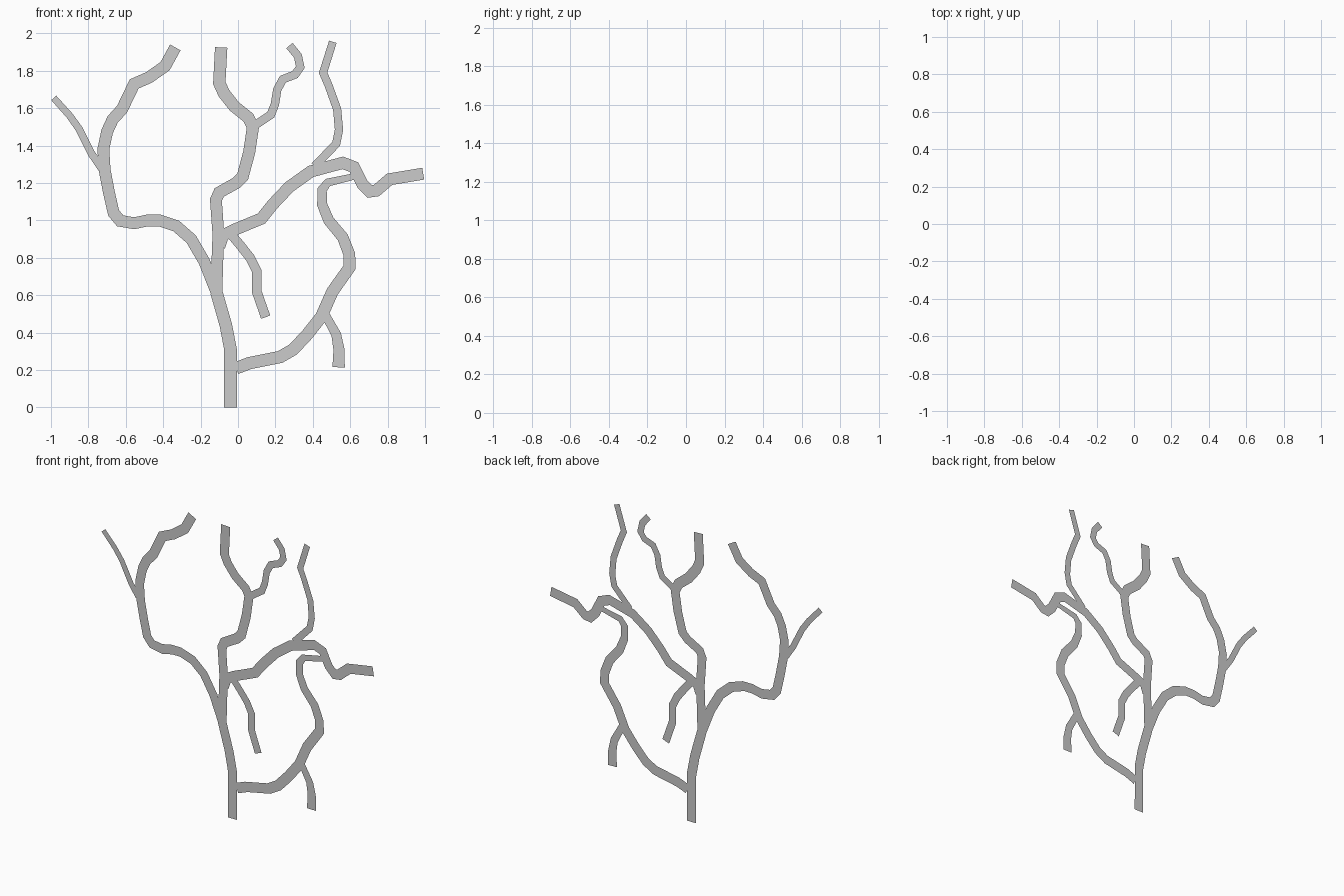
import bpy
from mathutils import Vector


def ribbon(name, path, w0, w1, ease=1):
    """Flat mitred strip in the XZ plane along path, width going from w0 to w1."""
    pts = [Vector(p) for p in path]
    last = len(pts) - 1
    dirs = [(b - a).normalized() for a, b in zip(pts, pts[1:])]
    verts = []
    for i, p in enumerate(pts):
        d0, d1 = dirs[max(i - 1, 0)], dirs[min(i, last - 1)]
        t = (d0 + d1).normalized()
        half = (w0 + (w1 - w0) * (i / last) ** ease) / 2 / max(t.dot(d1), 0.75)
        n = Vector((-t.y, t.x)) * half
        for q in (p - n, p + n):
            verts.append((q.x, 0, max(q.y, 0)))
    faces = [(2 * i, 2 * i + 2, 2 * i + 3, 2 * i + 1) for i in range(last)]
    mesh = bpy.data.meshes.new(name)
    mesh.from_pydata(verts, [], faces)
    obj = bpy.data.objects.new(name, mesh)
    bpy.context.collection.objects.link(obj)
    return obj


# Trunk and the large left limb growing out of it
ribbon("trunk", [(-.04, 0), (-.04, .31), (-.065, .44), (-.115, .615)], .068, .066)
ribbon("left_limb", [
    (-.115, .615), (-.18, .78), (-.25, .90), (-.33, .97), (-.42, 1.0), (-.485, 1.0),
    (-.555, .985), (-.63, .998), (-.665, 1.04), (-.69, 1.15), (-.713, 1.27),
    (-.72, 1.38), (-.70, 1.475), (-.67, 1.54), (-.62, 1.595), (-.555, 1.73),
    (-.475, 1.765), (-.39, 1.825), (-.335, 1.925)], .062, .064)
ribbon("left_twig", [(-.73, 1.28), (-.785, 1.36), (-.85, 1.49), (-.90, 1.56),
                     (-.985, 1.655)], .042, .036)

# Middle limb and its curled twig
ribbon("middle_limb", [
    (-.115, .615), (-.11, .79), (-.105, .925), (-.118, 1.11), (-.10, 1.15),
    (-.01, 1.20), (.025, 1.235), (.06, 1.365), (.08, 1.50), (.055, 1.55),
    (-.02, 1.61), (-.075, 1.68), (-.10, 1.735), (-.09, 1.925)], .062, .066)
ribbon("middle_twig", [
    (.10, 1.515), (.175, 1.565), (.197, 1.62), (.21, 1.70), (.24, 1.755),
    (.305, 1.78), (.333, 1.82), (.32, 1.88), (.275, 1.935)], .045, .044)

# Right limb with one rising twig and one hanging twig
ribbon("right_limb", [
    (-.10, .86), (-.08, .92), (-.02, .95), (.125, 1.01), (.185, 1.085), (.275, 1.18),
    (.39, 1.262), (.56, 1.308), (.62, 1.285), (.665, 1.195), (.705, 1.155),
    (.74, 1.16), (.81, 1.22), (.99, 1.25)], .064, .064)
ribbon("rising_twig", [
    (.41, 1.29), (.525, 1.41), (.54, 1.485), (.53, 1.595), (.485, 1.72),
    (.455, 1.79), (.507, 1.955)], .045, .042)
ribbon("hanging_twig", [
    (-.045, .935), (.01, .87), (.065, .80), (.10, .73), (.10, .62),
    (.148, .483)], .05, .052)

# Low right limb and its drooping twig
ribbon("low_limb", [
    (-.01, .21), (.06, .237), (.225, .27), (.295, .31), (.37, .39), (.445, .485),
    (.505, .62), (.597, .75), (.595, .82), (.56, .91), (.485, 1.0), (.45, 1.085),
    (.45, 1.165), (.48, 1.203), (.62, 1.235)], .066, .034, 4)
ribbon("drooping_twig", [(.465, .50), (.525, .39), (.54, .31), (.538, .215)], .045, .066)
